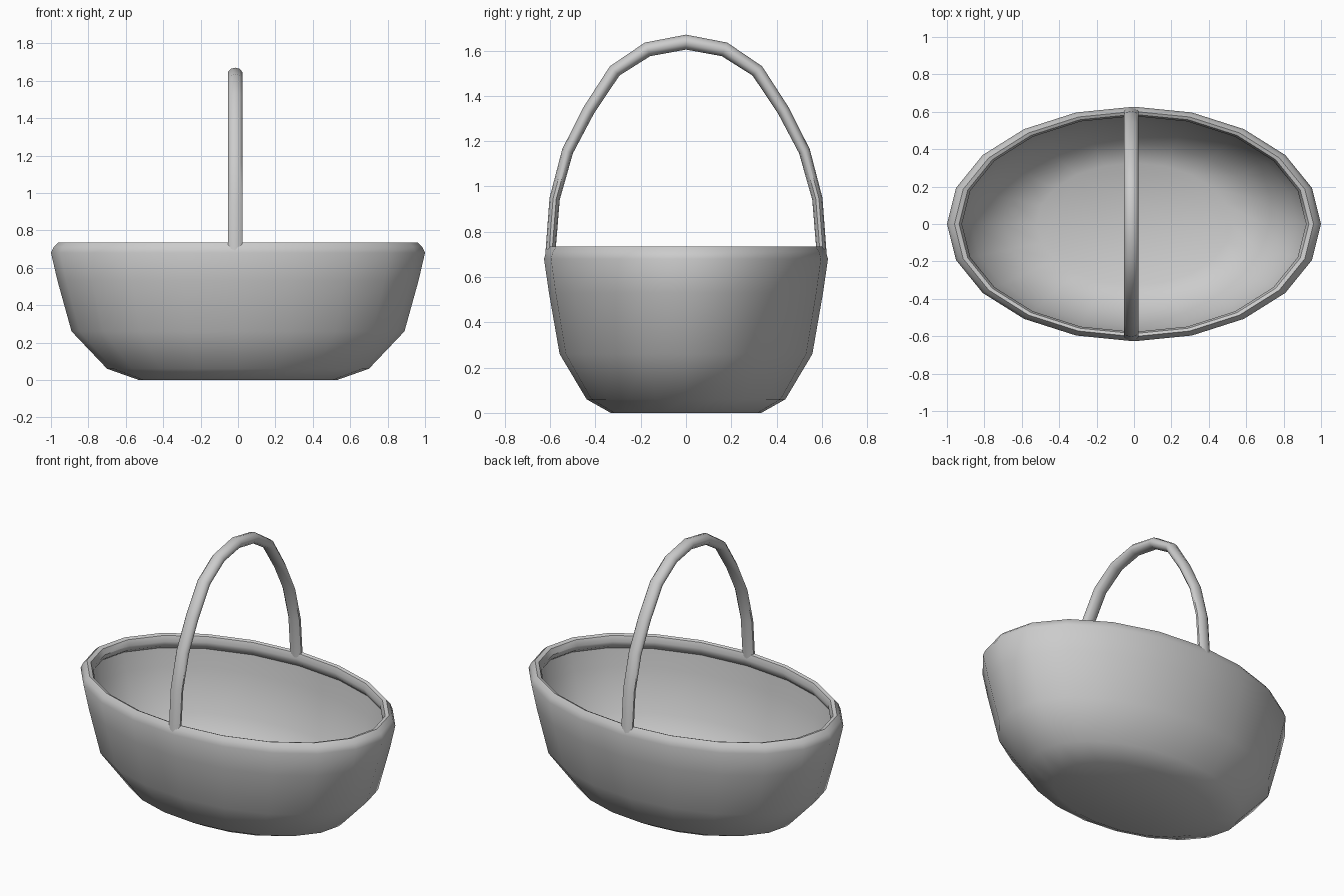
import bpy, bmesh, math

if "Cube" in bpy.data.objects:
    bpy.data.objects.remove(bpy.data.objects["Cube"])

RATIO = 0.627  # depth / width of the oval


def loft(name, rings, cap_ends, smooth_deg):
    """Skin a list of closed rings into one object."""
    bm = bmesh.new()
    loops = [[bm.verts.new(p) for p in r] for r in rings]
    n = len(loops[0])
    for a, b in zip(loops, loops[1:]):
        for i in range(n):
            j = (i + 1) % n
            bm.faces.new((a[i], a[j], b[j], b[i]))
    for end in cap_ends:
        bm.faces.new(loops[end])
    bmesh.ops.recalc_face_normals(bm, faces=bm.faces[:])
    mesh = bpy.data.meshes.new(name)
    bm.to_mesh(mesh)
    bm.free()
    ob = bpy.data.objects.new(name, mesh)
    bpy.context.collection.objects.link(ob)
    bpy.ops.object.select_all(action='DESELECT')
    ob.select_set(True)
    bpy.context.view_layer.objects.active = ob
    bpy.ops.object.shade_smooth_by_angle(angle=math.radians(smooth_deg))
    return ob


def oval(r, z, n=20):
    return [(r * math.cos(2 * math.pi * i / n),
             r * RATIO * math.sin(2 * math.pi * i / n), z) for i in range(n)]


# Basket: outer wall, rolled rim, then thin inner wall down to the floor
profile = [(0.53, 0.0), (0.70, 0.06), (0.89, 0.26), (0.965, 0.53), (1.0, 0.68),
           (0.985, 0.712), (0.96, 0.735), (0.935, 0.728), (0.92, 0.695),
           (0.93, 0.665), (0.967, 0.64), (0.946, 0.53), (0.873, 0.27),
           (0.69, 0.075), (0.52, 0.015)]
loft("basket", [oval(r, z) for r, z in profile], (0, -1), 40)

# Handle: tapered oval tube along a mirrored arch
half = [(0.17, 1.605), (0.315, 1.51), (0.43, 1.335),
        (0.523, 1.155), (0.58, 0.945), (0.6, 0.69)]
path = [(-y, z) for y, z in reversed(half)] + [(0, 1.637)] + half
rings = []
for k, (y, z) in enumerate(path):
    y0, z0 = path[max(k - 1, 0)]
    y1, z1 = path[min(k + 1, len(path) - 1)]
    length = math.hypot(y1 - y0, z1 - z0)
    ny, nz = -(z1 - z0) / length, (y1 - y0) / length
    thick = 0.021 + 0.012 * abs(nz)
    ring = []
    for i in range(10):
        a = 2 * math.pi * i / 10 + math.pi / 2
        s = thick * math.sin(a)
        ring.append((-0.015 + 0.04 * math.cos(a), y + ny * s, z + nz * s))
    rings.append(ring)
loft("handle", rings, (0, -1), 50)
